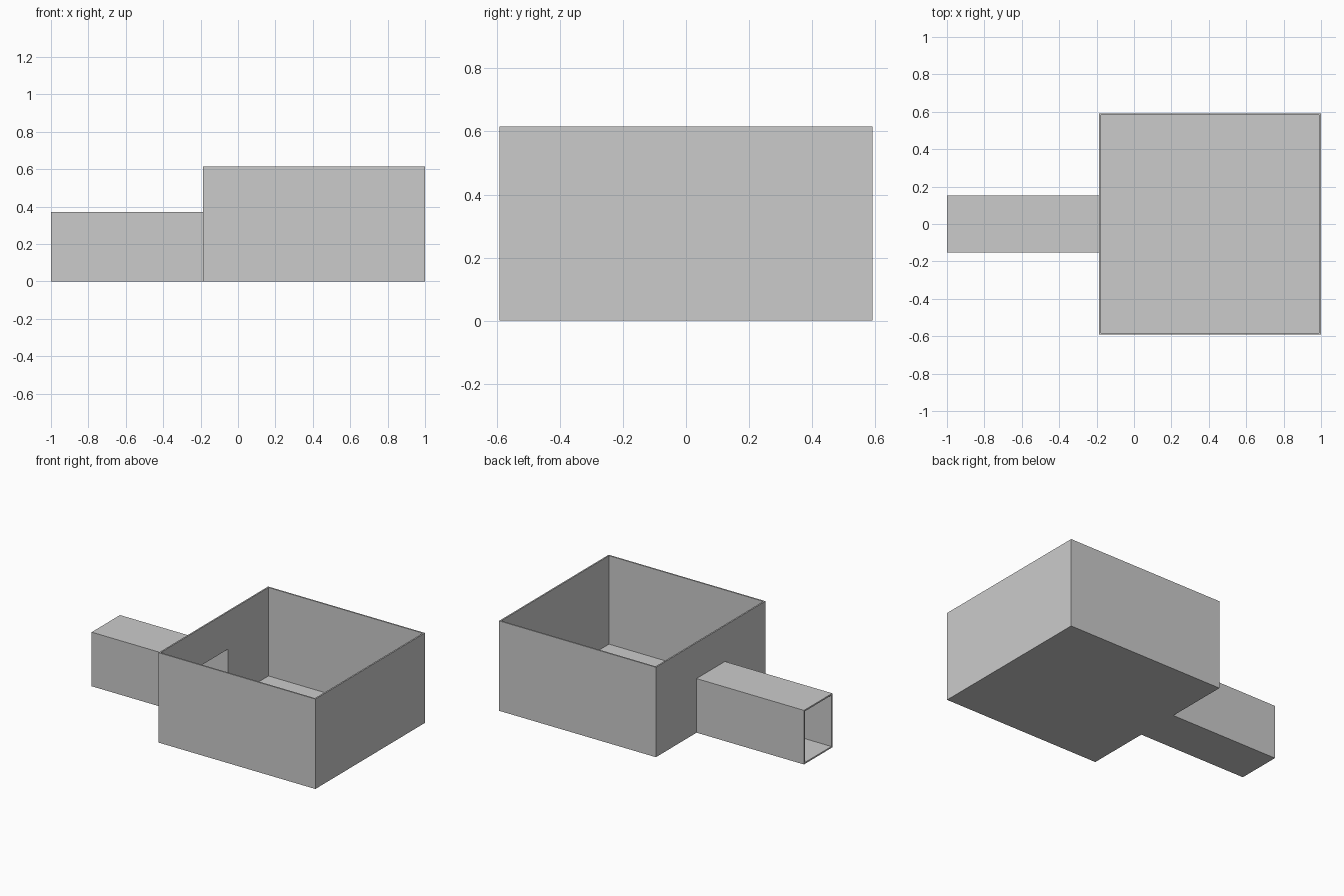
import bpy

if "Cube" in bpy.data.objects:
    bpy.data.objects.remove(bpy.data.objects["Cube"])

T = 0.01  # wall thickness


def block(name, lo, hi):
    size = [b - a for a, b in zip(lo, hi)]
    mid = [(a + b) / 2 for a, b in zip(lo, hi)]
    bpy.ops.mesh.primitive_cube_add(size=1, location=mid)
    ob = bpy.context.object
    ob.name = name
    ob.scale = size
    bpy.ops.object.transform_apply(location=True, rotation=False, scale=True)
    return ob


def combine(target, other, operation):
    bpy.context.view_layer.objects.active = target
    mod = target.modifiers.new(operation.title(), 'BOOLEAN')
    mod.operation = operation
    mod.solver = 'EXACT'
    mod.object = other
    bpy.ops.object.modifier_apply(modifier=mod.name)
    bpy.data.objects.remove(other)


X0, W, H = -0.187, 0.592, 0.615   # open box: left side, half width, height
DW, DH = 0.153, 0.37              # duct: half width, height

# open-topped box with a duct leaving its left side
body = block("open_box_with_duct", (X0, -W, 0), (1, W, H))
duct = block("duct", (-1, -DW, 0), (X0, DW, DH))
combine(body, duct, 'UNION')

# hollow the box from above
box_cavity = block("box_cavity", (X0 + T, -W + T, T), (1 - T, W - T, H + 0.2))
combine(body, box_cavity, 'DIFFERENCE')

# hollow the duct right through the wall of the box
duct_cavity = block("duct_cavity", (-1.2, -DW + T, T), (X0 + T + 0.1, DW - T, DH - T))
combine(body, duct_cavity, 'DIFFERENCE')
